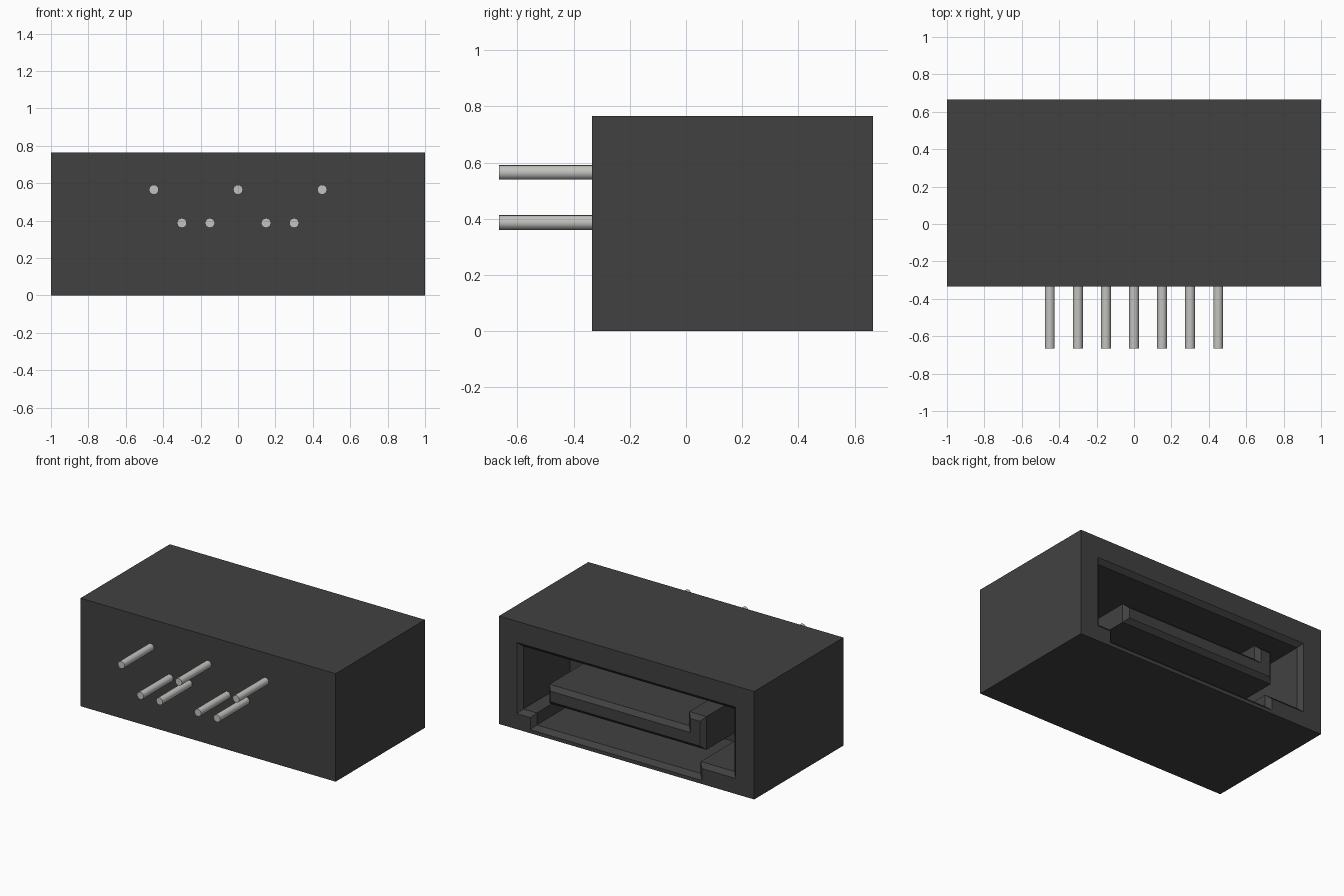
import bpy, bmesh, math

cube = bpy.data.objects.get("Cube")
if cube:
    bpy.data.objects.remove(cube, do_unlink=True)


def make_material(name, rgb, rough):
    m = bpy.data.materials.new(name)
    m.use_nodes = True
    col = (*rgb, 1.0)
    m.diffuse_color = col
    bsdf = m.node_tree.nodes["Principled BSDF"]
    bsdf.inputs["Base Color"].default_value = col
    bsdf.inputs["Roughness"].default_value = rough
    return m


BLACK = make_material("black plastic", (0.053, 0.053, 0.053), 0.6)
METAL = make_material("pale metal", (0.54, 0.54, 0.52), 0.5)

FRONT, BACK = -0.335, 0.665   # ends of the housing
WALL = 0.115                  # inner end of the socket
BEVEL = 0.03                  # lead-in chamfer


def loft(name, rings, mat):
    """Join matching (x, z) outlines, each at its own y, into a closed solid."""
    bm = bmesh.new()
    loops = [[bm.verts.new((x, y, z)) for x, z in pts] for y, pts in rings]
    n = len(loops[0])
    for a, b in zip(loops, loops[1:]):
        for i in range(n):
            j = (i + 1) % n
            bm.faces.new((a[i], a[j], b[j], b[i]))
    bm.faces.new(loops[0])
    bm.faces.new(loops[-1])
    bmesh.ops.recalc_face_normals(bm, faces=bm.faces[:])
    me = bpy.data.meshes.new(name)
    bm.to_mesh(me)
    bm.free()
    me.materials.append(mat)
    ob = bpy.data.objects.new(name, me)
    bpy.context.collection.objects.link(ob)
    return ob


def socket_outline(c):
    """Wide slot with a lower recess in its floor, shrunk by c."""
    left, right, top, ledge = 0.86 - c, -0.855 + c, 0.615 - c, 0.11 + c
    r_left, r_right, floor = 0.755 - c, -0.59 + c, 0.025 + c
    return [(left, top), (left, ledge), (r_left, ledge), (r_left, floor),
            (r_right, floor), (r_right, ledge), (right, ledge), (right, top)]


def tongue_outline(c):
    """L-shaped key section, shrunk by c."""
    left, right, hook = 0.627 - c, -0.605 + c, -0.47 - c
    bottom, top, hook_top = 0.235 + c, 0.37 - c, 0.47 - c
    return [(left, bottom), (left, top), (hook, top), (hook, hook_top),
            (right, hook_top), (right, bottom)]


# Housing block with the socket cut into its back
block = [(-1, 0), (1, 0), (1, 0.765), (-1, 0.765)]
housing = loft("housing", [(FRONT, block), (BACK, block)], BLACK)
cutter = loft("socket_cutter", [(WALL, socket_outline(BEVEL)),
                                (BACK - BEVEL, socket_outline(BEVEL)),
                                (BACK + 0.01, socket_outline(-0.01))], BLACK)
cutter.hide_render = True
cut = housing.modifiers.new("socket", 'BOOLEAN')
cut.operation = 'DIFFERENCE'
cut.solver = 'EXACT'
cut.object = cutter
bpy.context.view_layer.objects.active = housing
bpy.ops.object.modifier_apply(modifier=cut.name)
bpy.data.objects.remove(cutter, do_unlink=True)

# Keyed tongue inside the socket, chamfered at its tip
loft("tongue", [(WALL - 0.02, tongue_outline(0)),
                (BACK - BEVEL, tongue_outline(0)),
                (BACK, tongue_outline(BEVEL))], BLACK)

# Two staggered rows of contact pins
pins = [(x, 0.565) for x in (-0.45, 0, 0.45)]
pins += [(x, 0.387) for x in (-0.3, -0.15, 0.15, 0.3)]
for i, (x, z) in enumerate(sorted(pins), 1):
    y0, y1 = -0.665, FRONT + 0.02
    bpy.ops.mesh.primitive_cylinder_add(
        vertices=16, radius=0.026, depth=y1 - y0,
        location=(x, (y0 + y1) / 2, z), rotation=(math.pi / 2, 0, 0))
    pin = bpy.context.object
    pin.name = f"pin_{i}"
    pin.data.materials.append(METAL)
    bpy.ops.object.shade_smooth_by_angle(angle=math.radians(40))
